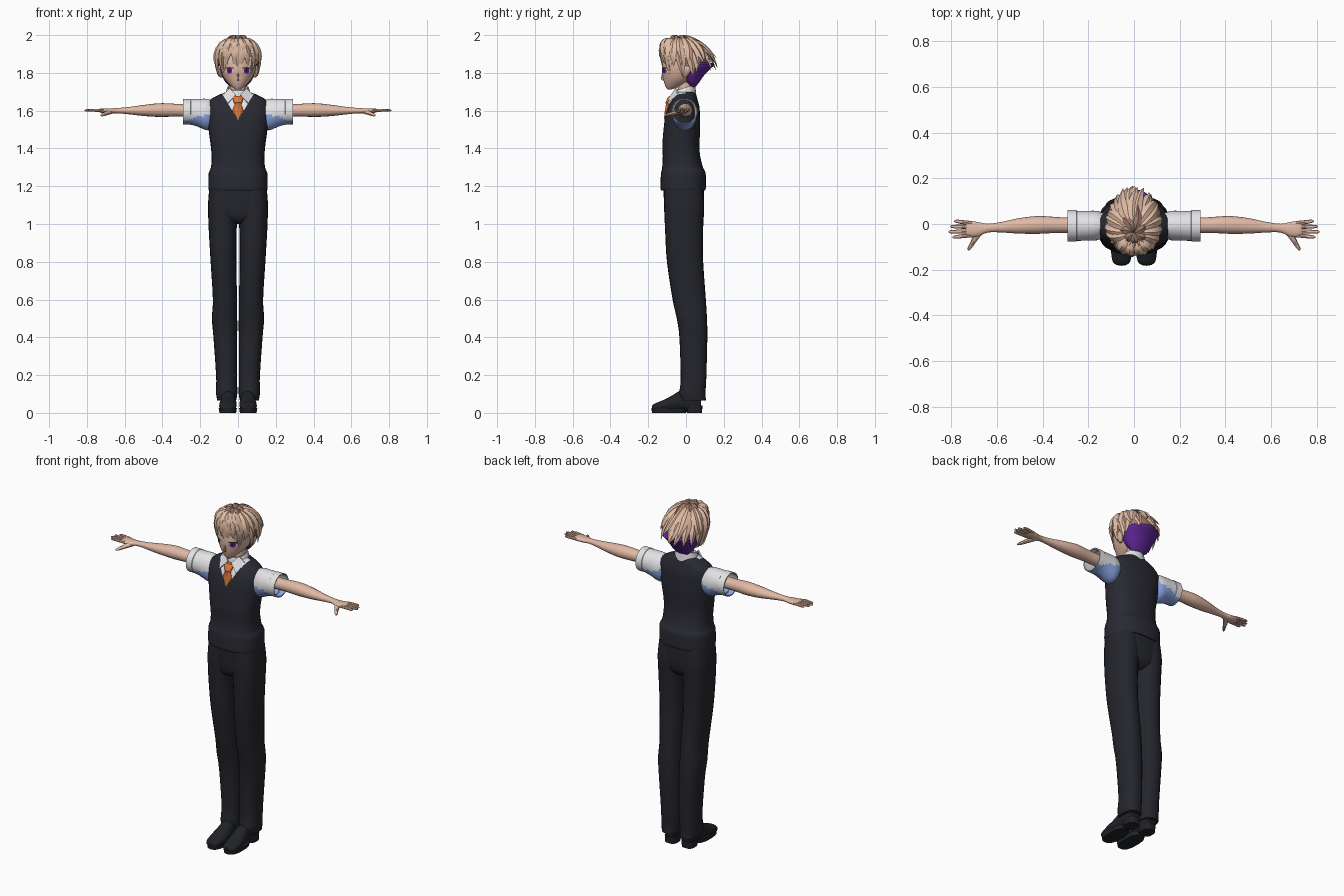
import bpy, bmesh, math, random
from mathutils import Vector

if "Cube" in bpy.data.objects:
    bpy.data.objects.remove(bpy.data.objects["Cube"])
random.seed(4)


def material(name, *rgb):
    m = bpy.data.materials.new(name)
    m.use_nodes = True
    m.diffuse_color = (*rgb, 1)
    m.node_tree.nodes["Principled BSDF"].inputs["Base Color"].default_value = (*rgb, 1)
    return m


SKIN = material("skin", .75, .48, .37)
HAIR = material("blond hair", .77, .51, .38)
HAIR_SHADE = material("hair shade", .33, .19, .14)
PURPLE = material("purple hair", .12, .02, .32)
WHITE = material("white shirt", .8, .8, .83)
BLUE = material("blue shirt shade", .27, .4, .82)
VEST = material("charcoal vest", .022, .023, .032)
TROUSERS = material("dark trousers", .018, .019, .025)
BLACK = material("black leather", .015, .016, .021)
ORANGE = material("orange tie", .75, .19, .04)


def finish(name, bm, mats, rule=None, angle=40):
    """Turn a bmesh into a shaded object, with an optional face colour rule."""
    bmesh.ops.recalc_face_normals(bm, faces=bm.faces)
    for f in bm.faces:
        f.smooth = True
        if rule:
            f.material_index = rule(f.calc_center_median())
    me = bpy.data.meshes.new(name)
    bm.to_mesh(me)
    bm.free()
    me.set_sharp_from_angle(angle=math.radians(angle))
    for m in mats:
        me.materials.append(m)
    ob = bpy.data.objects.new(name, me)
    bpy.context.scene.collection.objects.link(ob)


def refine(rows, k):
    """Smooth a section table with Catmull-Rom steps."""
    out = []
    for i in range(len(rows) - 1):
        a, b, c, d = rows[max(i - 1, 0)], rows[i], rows[i + 1], rows[min(i + 2, len(rows) - 1)]
        for j in range(k):
            t = j / k
            out.append([q + t / 2 * (r - p + t * (2*p - 5*q + 4*r - s + t * (3*q - p - 3*r + s)))
                        for p, q, r, s in zip(a, b, c, d)])
    return out + [rows[-1]]


def loft_mesh(rows, axis="Z", side=1, n=24, power=2.0, k=3, shear=0, caps=True):
    """Superellipse sections: position on the axis, two centres, two radii."""
    bm, rings = bmesh.new(), []
    for p, c1, c2, r1, r2 in refine(rows, k):
        ring = []
        for i in range(n):
            a = math.tau * i / n
            u, v = (math.copysign(abs(w) ** (2 / power), w) for w in (math.cos(a), math.sin(a)))
            u, v = c1 + r1 * u, c2 + r2 * v
            x, y, z = {"X": (p, u, v), "Y": (u, p, v), "Z": (u, v, p)}[axis]
            ring.append(bm.verts.new((x * side, y, z + shear * y)))
        rings.append(ring)
    for a, b in zip(rings, rings[1:]):
        for i in range(n):
            bm.faces.new((a[i - 1], a[i], b[i], b[i - 1]))
    if caps:
        bm.faces.new(rings[0])
        bm.faces.new(rings[-1])
    return bm


def loft(name, rows, mat, **kw):
    finish(name, loft_mesh(rows, **kw), [mat])


def pair(name, rows, mat, **kw):
    for label, s in (("left", 1), ("right", -1)):
        loft(f"{label}_{name}", rows, mat, side=s, **kw)


# Trousers: two legs that meet under a filled waist
loft("trouser_hips", [(1, 0, -.01, .06, .06), (1.03, 0, -.01, .12, .095),
                      (1.1, 0, -.01, .155, .106), (1.2, 0, -.013, .15, .106)], TROUSERS, power=2.6)
pair("trouser_leg", [(.065, .06, .038, .05, .068), (.1, .06, .033, .056, .07), (.14, .06, .037, .056, .068),
                     (.2, .06, .04, .056, .068), (.4, .067, .039, .063, .074), (.5, .071, .031, .067, .08),
                     (.6, .069, .017, .064, .088), (.8, .077, -.005, .068, .096), (.95, .081, -.01, .073, .1),
                     (1.02, .08, -.01, .077, .103), (1.1, .079, -.01, .08, .106), (1.19, .074, -.012, .078, .1)],
     TROUSERS, power=2.3)

# Shoes with sole and heel
pair("shoe", [(-.18, .055, .026, .02, .012), (-.165, .055, .03, .038, .02), (-.12, .054, .038, .046, .03),
              (-.07, .052, .05, .044, .044), (-.03, .052, .062, .04, .055), (.04, .055, .065, .038, .06),
              (.08, .055, .055, .025, .045)], BLACK, axis="Y")
pair("shoe_sole", [(0, .054, -.09, .044, .09), (.025, .054, -.09, .048, .093)], BLACK, power=2.6, k=1)
pair("shoe_heel", [(0, .055, .045, .036, .04), (.04, .055, .045, .038, .042)], BLACK, power=3, k=1)

# Vest, cut along the neckline so the shirt shows in the V
NECK, SLOPE = 1.55, 1.65
vest = loft_mesh([(1.178, 0, -.015, .154, .116), (1.19, 0, -.015, .157, .12), (1.22, 0, -.015, .157, .12),
                  (1.27, 0, -.014, .155, .118), (1.3, 0, -.018, .143, .108), (1.36, 0, -.024, .14, .099),
                  (1.42, 0, -.027, .145, .098), (1.5, 0, -.022, .156, .097), (1.57, 0, -.018, .163, .092),
                  (1.62, 0, -.012, .165, .083), (1.655, 0, -.008, .15, .07), (1.68, 0, -.005, .11, .06),
                  (1.7, 0, -.003, .06, .05)], n=32, power=2.4)
for s in (1, -1):
    bmesh.ops.bisect_plane(vest, geom=vest.verts[:] + vest.edges[:] + vest.faces[:],
                           plane_co=(0, 0, NECK), plane_no=(s * SLOPE, 0, -1))
finish("vest", vest, [VEST, WHITE], lambda c: int(c.y < 0 and c.z > NECK + SLOPE * abs(c.x)))

# Open short sleeves with a cool underside, and turned cuffs
for label, s in (("left", 1), ("right", -1)):
    for part, steps, rows in (
            ("sleeve", 3, [(.12, -.005, 1.585, .045, .06), (.16, -.007, 1.579, .064, .083),
                           (.22, -.008, 1.59, .065, .072), (.27, -.008, 1.595, .066, .066)]),
            ("cuff", 1, [(.25, -.008, 1.595, .066, .066), (.252, -.008, 1.595, .069, .068),
                         (.29, -.008, 1.595, .069, .068), (.29, -.008, 1.595, .064, .062),
                         (.26, -.008, 1.595, .064, .062)])):
        bm = loft_mesh(rows, axis="X", side=s, k=steps, n=32, caps=False)
        finish(f"{label}_{part}", bm, [WHITE, BLUE], lambda c: int(c.z < 1.585 - .3 * (abs(c.x) - .15)))

# Arms, hands and fingers
pair("arm", [(.15, -.005, 1.6, .036, .036), (.3, -.005, 1.602, .034, .033), (.36, -.004, 1.603, .036, .035),
             (.42, -.004, 1.603, .039, .036), (.5, -.008, 1.601, .034, .029), (.58, -.014, 1.6, .023, .019),
             (.64, -.018, 1.6, .019, .014), (.68, -.023, 1.598, .031, .014), (.72, -.022, 1.6, .036, .012),
             (.735, -.022, 1.6, .033, .008)], SKIN, axis="X", n=16)
for finger, y, tip, end in (("index", -.049, .795, -.057), ("middle", -.031, .812, -.034),
                            ("ring", -.013, .805, -.011), ("little", .004, .787, .012)):
    pair(finger + "_finger", [(.71, y, 1.6, .009, .009), (.75, (y + end) / 2, 1.602, .009, .008),
                              (tip - .01, end, 1.602, .007, .006), (tip, end, 1.602, .002, .002)],
         SKIN, axis="X", n=8)
pair("thumb", [(-.02, .665, 1.596, .018, .012), (-.05, .686, 1.59, .017, .012), (-.08, .704, 1.583, .012, .01),
               (-.105, .719, 1.577, .009, .007), (-.115, .724, 1.575, .003, .003)], SKIN, axis="Y", n=8)

# Neck, collar and tie
loft("neck", [(1.64, 0, .0, .05, .048), (1.7, 0, -.002, .043, .042), (1.79, 0, .005, .045, .045)], SKIN)
loft("shirt_collar", [(1.655, 0, -.008, .078, .064), (1.7, 0, -.008, .065, .059), (1.724, 0, -.006, .057, .054),
                      (1.724, 0, -.006, .051, .049), (1.7, 0, -.006, .04, .04)], WHITE, shear=.3, k=1)
for label, s in (("left", 1), ("right", -1)):
    bm = bmesh.new()
    flap = [(.012, -.08, 1.685), (.045, -.056, 1.72), (.078, -.045, 1.685), (.056, -.1, 1.638)]
    face = bm.faces.new([bm.verts.new((x * s, y, z)) for x, y, z in flap])
    ext = bmesh.ops.extrude_face_region(bm, geom=[face])["geom"]
    bmesh.ops.translate(bm, vec=(0, .009, -.004), verts=[v for v in ext if isinstance(v, bmesh.types.BMVert)])
    finish(f"{label}_collar_flap", bm, [WHITE])
loft("necktie", [(1.555, 0, -.108, .003, .009), (1.6, 0, -.1, .03, .012), (1.635, 0, -.094, .016, .012),
                 (1.642, 0, -.093, .022, .016), (1.67, 0, -.081, .029, .016), (1.677, 0, -.078, .024, .012)],
     ORANGE, n=12, k=1)

# Head, nose and ears
HEAD = [(1.712, 0, -.088, .012, .01), (1.725, 0, -.073, .031, .034), (1.75, 0, -.048, .057, .068),
        (1.78, 0, -.028, .079, .094), (1.82, 0, -.018, .094, .109), (1.87, 0, -.012, .098, .11),
        (1.92, 0, -.005, .088, .098), (1.96, 0, 0, .05, .06)]
loft("head", HEAD, SKIN, n=32)
loft("nose", [(1.758, 0, -.112, .003, .003), (1.768, 0, -.121, .006, .011), (1.81, 0, -.12, .004, .004)],
     SKIN, n=8)
pair("ear", [(1.775, .088, -.005, .006, .008), (1.79, .095, -.002, .011, .016), (1.82, .1, .004, .013, .024),
             (1.84, .098, .004, .006, .01)], SKIN, n=10)


def face_y(x, z):
    rows = refine(HEAD, 3)
    for a, b in zip(rows, rows[1:]):
        if a[0] <= z <= b[0]:
            t = (z - a[0]) / (b[0] - a[0])
            _, _, cy, rx, ry = (p + t * (q - p) for p, q in zip(a, b))
            return cy - ry * math.sqrt(max(0, 1 - (x / rx) ** 2))


def patch(name, mat, cx, cz, rx, rz, lift):
    """Thin oval that follows the face."""
    bm = bmesh.new()
    pts = [(cx + rx * math.cos(i * math.tau / 16), cz + rz * math.sin(i * math.tau / 16)) for i in range(16)]
    rim = [bm.verts.new((x, face_y(x, z) - lift, z)) for x, z in pts]
    mid = bm.verts.new((cx, face_y(cx, cz) - lift, cz))
    for i in range(16):
        bm.faces.new((rim[i - 1], rim[i], mid))
    finish(name, bm, [mat])


# Painted face details
for label, s in (("left", 1), ("right", -1)):
    patch(label + "_eye_white", WHITE, s * .046, 1.81, .02, .012, .002)
    patch(label + "_iris", PURPLE, s * .045, 1.811, .015, .015, .003)
    patch(label + "_pupil", BLACK, s * .045, 1.812, .006, .008, .004)
    patch(label + "_lash", BLACK, s * .047, 1.826, .024, .004, .005)
patch("mouth", HAIR_SHADE, 0, 1.741, .01, .001, .003)

# Shaded under-cap of the hair
cap = bmesh.new()
bmesh.ops.create_uvsphere(cap, u_segments=28, v_segments=18, radius=1)
for v in cap.verts:
    v.co = Vector((v.co.x * .108, v.co.y * .117, v.co.z * .12 + 1.86))
low = [f for f in cap.faces if (c := f.calc_center_median()).z < 1.81 or (c.y < -.02 and c.z < 1.86)]
bmesh.ops.delete(cap, geom=low, context="FACES")
finish("hair_cap", cap, [HAIR_SHADE])


def lock(bm, az, start, end, width, lift, sweep=0):
    """One tapered lock running from the crown down over the head, drifting sideways by sweep."""
    rings = []
    for i in range(9):
        t = i / 8
        turn = az + sweep * t * t
        out = Vector((math.sin(turn), -math.cos(turn), 0))
        side = Vector((math.cos(turn), math.sin(turn), 0))
        back = max(0, -math.cos(turn))
        th = start + (end - start) * t
        h = math.sin(th) if th < math.pi / 2 else 1 - .12 * (th - math.pi / 2)
        c = Vector((out.x * .113 * h, out.y * .122 * h - .035 * max(0, math.cos(th)), 1.86 + .123 * math.cos(th)))
        nrm = (out * math.sin(th) + Vector((0, 0, math.cos(th)))).normalized()
        c += nrm * lift * math.sin(math.pi * t) + out * .048 * back * back * t ** 3
        w = width * min(1, .35 + 2 * t) * (1 - t ** 4) + .0005
        rings.append([bm.verts.new(p) for p in (c - side * w, c + nrm * w * .5, c + side * w, c - nrm * w * .25)])
    for a, b in zip(rings, rings[1:]):
        for j in range(4):
            bm.faces.new((a[j - 1], a[j], b[j], b[j - 1]))
    bm.faces.new(rings[0])
    bm.faces.new(rings[-1])


# Hair in two layers of swept locks, with a raised tuft at the front
hair = bmesh.new()
for count, reach, width, lift in ((26, 1, .024, .004), (17, .84, .024, .012)):
    for i in range(count):
        az = math.tau * (i + random.uniform(-.25, .25)) / count
        end = 1.96 + .28 * math.sin(az) ** 2 - .14 * max(0, -math.cos(az)) + random.uniform(-.13, .13)
        lock(hair, az, .12, end * reach, width, lift, random.uniform(-.3, .3))
for az in (-.7, -.25, .2, .6):
    lock(hair, az, .3, 1.3, .022, .02, .2)
finish("hair_locks", hair, [HAIR], angle=50)

# Darker whorl of short locks at the crown
whorl = bmesh.new()
for i in range(7):
    lock(whorl, math.tau * i / 7, .02, .5 + .1 * (i % 2), .018, .013, .3)
finish("crown_whorl", whorl, [HAIR_SHADE])

# Purple undercut at the nape
loft("nape_hair", [(1.725, 0, .035, .04, .015), (1.75, 0, .034, .066, .036), (1.79, 0, .03, .088, .068),
                   (1.82, 0, .035, .1, .092), (1.845, 0, .04, .103, .112), (1.857, 0, .035, .08, .08)],
     PURPLE, n=28)
